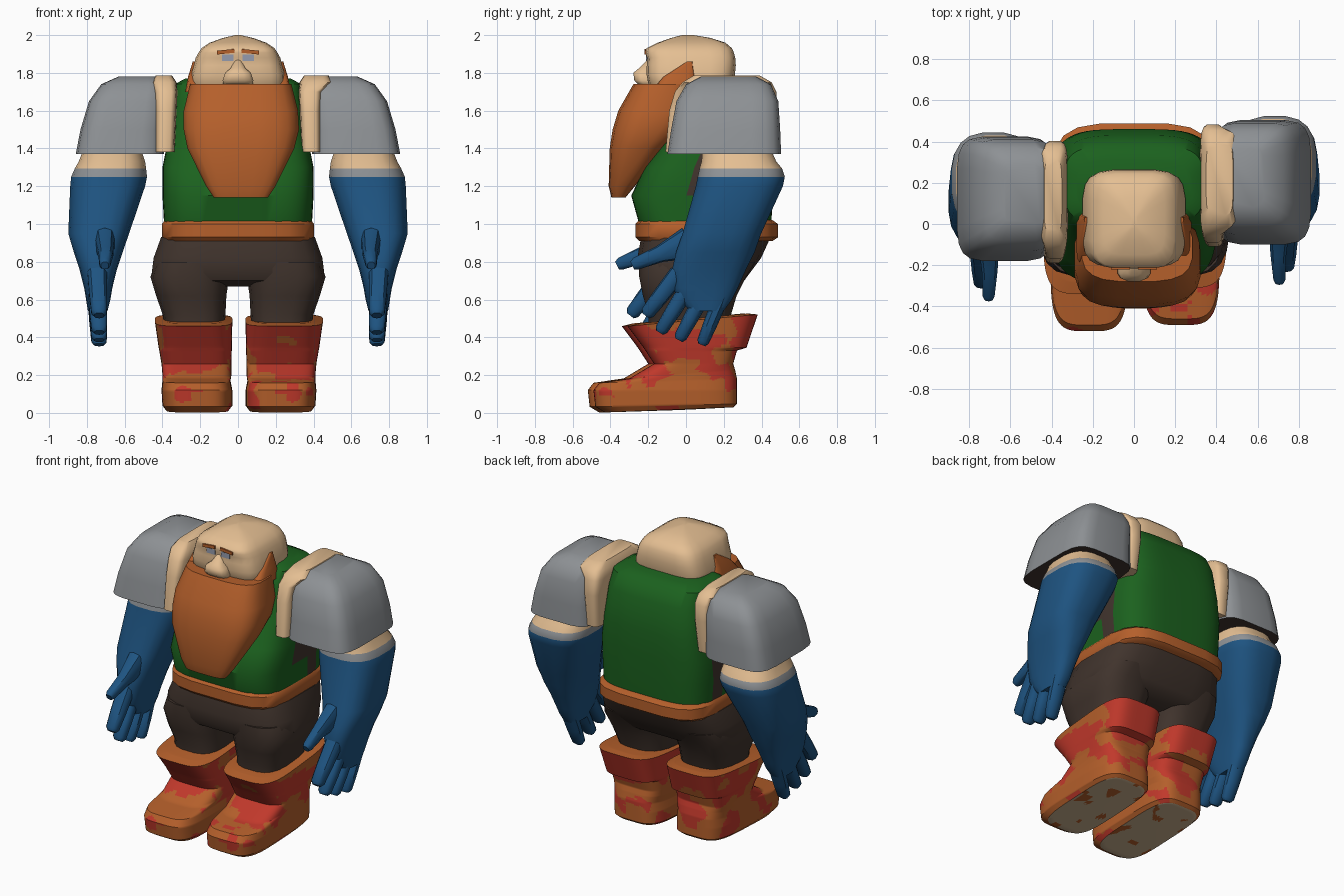
import bpy, bmesh, math
from mathutils import Vector, noise

if "Cube" in bpy.data.objects:
    bpy.data.objects.remove(bpy.data.objects["Cube"])


def material(name, red, green, blue):
    mat = bpy.data.materials.new(name)
    mat.use_nodes = True
    mat.diffuse_color = (red, green, blue, 1)
    mat.node_tree.nodes["Principled BSDF"].inputs["Base Color"].default_value = (red, green, blue, 1)
    return mat


SKIN = material("skin", .78, .52, .29)
ORANGE = material("orange hair and leather", .46, .115, .024)
GREEN = material("green cloth", .011, .12, .013)
BLUE = material("blue glove", .013, .088, .22)
GREY = material("grey steel", .27, .285, .3)
BROWN = material("dark brown cloth", .052, .034, .026)
RED = material("red leather", .53, .04, .024)
SOLE = material("tan sole", .58, .43, .27)
EYE = material("pale blue eye", .3, .33, .42)


def superellipse(ring, sides, power):
    """Rounded rectangle from (z, x low, x high, y low, y high, optional slope in y)."""
    z, x_low, x_high, y_low, y_high = ring[:5]
    slope = ring[5] if len(ring) > 5 else 0
    points = []
    for i in range(sides):
        angle = (i + .5) * math.tau / sides
        c, s = math.cos(angle), math.sin(angle)
        x = math.copysign(abs(c) ** (2 / power), c) * (x_high - x_low) / 2
        y = math.copysign(abs(s) ** (2 / power), s) * (y_high - y_low) / 2
        points.append(Vector((x + (x_low + x_high) / 2, y + (y_low + y_high) / 2, z + slope * y)))
    return points


def loft(name, rings, mats, rule=None, sides=20, power=4, side=1, shift=0, steps=1, angle=40):
    """Skin a stack of rings; rule(center, normal) picks the material of each face."""
    outlines = [superellipse(r, sides, power) for r in rings]
    rows = [outlines[0]]
    for low, high in zip(outlines, outlines[1:]):
        rows += [[a.lerp(b, k / steps) for a, b in zip(low, high)] for k in range(1, steps + 1)]
    bm = bmesh.new()
    verts = [[bm.verts.new((p.x * side, p.y + shift, p.z)) for p in row] for row in rows]
    for low, high in zip(verts, verts[1:]):
        for i in range(sides):
            j = (i + 1) % sides
            bm.faces.new((low[i], low[j], high[j], high[i]))
    bm.faces.new(verts[0])
    bm.faces.new(verts[-1])
    bmesh.ops.recalc_face_normals(bm, faces=bm.faces)
    if rule:
        for face in bm.faces:
            face.material_index = rule(face.calc_center_median(), face.normal)
    mesh = bpy.data.meshes.new(name)
    bm.to_mesh(mesh)
    bm.free()
    for mat in mats:
        mesh.materials.append(mat)
    obj = bpy.data.objects.new(name, mesh)
    bpy.context.collection.objects.link(obj)
    bpy.ops.object.select_all(action='DESELECT')
    obj.select_set(True)
    bpy.context.view_layer.objects.active = obj
    bpy.ops.object.shade_smooth_by_angle(angle=math.radians(angle))


def plate(name, center, size, tilt, mat):
    """Thin painted detail on the face."""
    bpy.ops.mesh.primitive_cube_add(size=1, location=center, rotation=(0, tilt, 0))
    obj = bpy.context.object
    obj.name = name
    obj.scale = size
    obj.data.materials.append(mat)


# Torso: green shirt with a dark patch under each arm
def shirt_rule(center, normal):
    return int(abs(normal.x) > .8 and .1 < center.y < .27 and center.z < 1.45)


loft("shirt", [
    (.97, -.39, .39, -.24, .45), (1.15, -.4, .4, -.29, .46), (1.3, -.4, .4, -.22, .46),
    (1.45, -.37, .37, -.11, .46), (1.65, -.345, .345, -.05, .43), (1.74, -.335, .335, 0, .38),
    (1.77, -.28, .28, .05, .31)], [GREEN, BROWN], shirt_rule, sides=64)

# Belt with a rounded edge
loft("belt", [
    (.91, -.39, .39, -.25, .46), (.93, -.405, .405, -.27, .49),
    (1, -.405, .405, -.27, .49), (1.02, -.39, .39, -.25, .46)], [ORANGE])

# Trousers
loft("trouser_hips", [
    (.67, -.2, .2, -.1, .2), (.7, -.43, .43, -.23, .31), (.74, -.46, .46, -.25, .34),
    (.82, -.45, .45, -.26, .4), (.93, -.41, .41, -.24, .45)], [BROWN], power=3.5)

# Head with a soft brow and a broad nose
loft("head", [
    (1.65, -.22, .22, -.14, .22), (1.74, -.25, .25, -.2, .25), (1.79, -.25, .25, -.21, .26),
    (1.84, -.235, .235, -.209, .265), (1.88, -.225, .225, -.206, .262),
    (1.907, -.21, .21, -.217, .255), (1.93, -.195, .195, -.21, .245), (1.96, -.15, .15, -.15, .21),
    (1.985, -.08, .08, -.08, .13), (2, -.015, .015, -.02, .04)], [SKIN], power=4.5, angle=65)
loft("nose", [
    (1.735, -.08, .08, -.25, -.15), (1.76, -.083, .083, -.275, -.15), (1.8, -.07, .07, -.28, -.15),
    (1.825, -.04, .04, -.25, -.15), (1.87, -.015, .015, -.205, -.15)],
    [SKIN], power=3, sides=12, angle=65)

# Beard, sideburns, eyes and brows
loft("beard", [
    (1.14, -.13, .16, -.395, -.32), (1.2, -.17, .2, -.41, -.27), (1.4, -.27, .3, -.405, -.1),
    (1.5, -.29, .325, -.39, 0), (1.6, -.29, .32, -.36, .05), (1.74, -.255, .285, -.28, .05)],
    [ORANGE], power=3.2)
for side, label in ((1, "left"), (-1, "right")):
    loft(label + "_sideburn", [
        (1.7, .2, .28, -.19, .06), (1.78, .19, .265, -.12, .05), (1.86, .18, .24, .005, .035)],
        [ORANGE], side=side, sides=12)
    plate(label + "_eye", (side * .054, -.208, 1.88), (.062, .009, .034), 0, EYE)
    plate(label + "_eyebrow", (side * .065, -.216, 1.912), (.092, .009, .02), side * .1, ORANGE)


# Boots: blotched red and orange leather over a stained sole
def boot_rule(center, normal):
    if normal.z < -.9 and center.z < .06:
        return 0 if noise.noise(center * 9) > .35 else 2
    if normal.z > .9 and center.z > .4:
        return 0
    patch = noise.noise(center * 7) + .35 * noise.noise(center * 15)
    bias = (center.z - .3) * 1.1
    if center.z > .2 and (normal.y < -.5 or center.z > .33 and normal.y > .6):
        bias += .3
    return int(patch + bias > .03)


for side, label, shift in ((1, "left", .03), (-1, "right", 0)):
    gap = .04 if side > 0 else .03
    loft(label + "_boot", [
        (.016, gap + .16, gap + .2, -.1, 0, .04), (.016, gap + .02, gap + .35, -.46, .22, .04),
        (.04, gap, gap + .37, -.51, .24, .02), (.12, gap, gap + .375, -.52, .24),
        (.17, gap + .01, gap + .37, -.49, .24, .03), (.205, gap + .005, gap + .37, -.33, .23, .08),
        (.26, gap + .005, gap + .375, -.2, .22), (.33, gap + .003, gap + .387, -.245, .24),
        (.345, gap + .002, gap + .39, -.255, .29), (.49, gap, gap + .41, -.34, .35, .09),
        (.5, gap + .04, gap + .36, -.28, .3, .09)],
        [ORANGE, RED, SOLE], boot_rule, sides=112, side=side, shift=shift, steps=9)

    # Trouser legs
    loft(label + "_trouser_leg", [
        (.44, .07, .39, -.2, .22), (.52, .065, .4, -.2, .24), (.62, .06, .435, -.23, .27),
        (.72, .045, .465, -.25, .32), (.8, .03, .44, -.25, .37)], [BROWN], side=side, power=3)


# Arms with skin, steel cuff and blue glove
def arm_rule(center, normal):
    return 0 if center.z > 1.295 else 1 if center.z > 1.25 else 2


def pauldron_rule(center, normal):
    return int(normal.z < -.9)


# Fingers as base (y, z) and tip (y, z)
FINGERS = (("index", -.04, .74, -.215, .515), ("middle", .02, .68, -.14, .425),
           ("ring", .1, .64, -.038, .385), ("little", .19, .62, .083, .36))

for side, label, shift, strap in ((1, "left", 0, .5), (-1, "right", -.08, .455)):
    loft(label + "_shoulder", [
        (1.38, .335, .44, -.11, .46), (1.6, .325, .44, -.09, .485), (1.7, .32, .445, -.06, .48),
        (1.75, .325, strap, -.02, .455), (1.787, .35, strap - .02, .04, .39)],
        [SKIN], side=side, shift=shift, power=5)
    loft(label + "_pauldron", [
        (1.37, .39, .86, -.1, .505), (1.5, .39, .835, -.08, .5), (1.65, .38, .79, -.052, .49),
        (1.74, .38, .725, 0, .45), (1.782, .43, .63, .08, .37)],
        [GREY, BROWN], pauldron_rule, side=side, shift=shift, power=5)
    loft(label + "_arm", [
        (.54, .69, .795, .02, .2), (.6, .675, .805, -.04, .245), (.66, .665, .815, -.07, .275),
        (.76, .64, .84, -.075, .32), (.85, .61, .87, -.055, .365), (.95, .575, .9, -.02, .4),
        (1.2, .49, .89, .05, .515), (1.25, .48, .885, .06, .525), (1.295, .485, .865, .07, .51),
        (1.33, .49, .845, .08, .48), (1.42, .52, .81, .09, .44)],
        [SKIN, GREY, BLUE], arm_rule, side=side, shift=shift, power=2.8)
    # Finger rings lie square to the finger's slant
    for finger, base_y, base_z, tip_y, tip_z in FINGERS:
        slope = (base_y - tip_y) / (tip_z - base_z)
        rings = []
        for t, size in ((0, .045), (.55, .041), (.93, .035), (1, .022)):
            y = base_y + (tip_y - base_y) * t
            z = base_z + (tip_z - base_z) * t
            x = .745 - .01 * t
            rings.append((z, x - size * 1.2, x + size * 1.2, y - size * .85, y + size * .85, slope))
        loft(label + "_" + finger + "_finger", rings, [BLUE], sides=10, power=2.5, side=side, shift=shift)
    loft(label + "_thumb", [
        (.9, .65, .76, -.02, .06, -2), (.84, .66, .74, -.16, -.12, -2), (.79, .675, .735, -.28, -.25, -2),
        (.78, .685, .725, -.295, -.275, -2)], [BLUE], sides=10, power=2.5, side=side, shift=shift)
